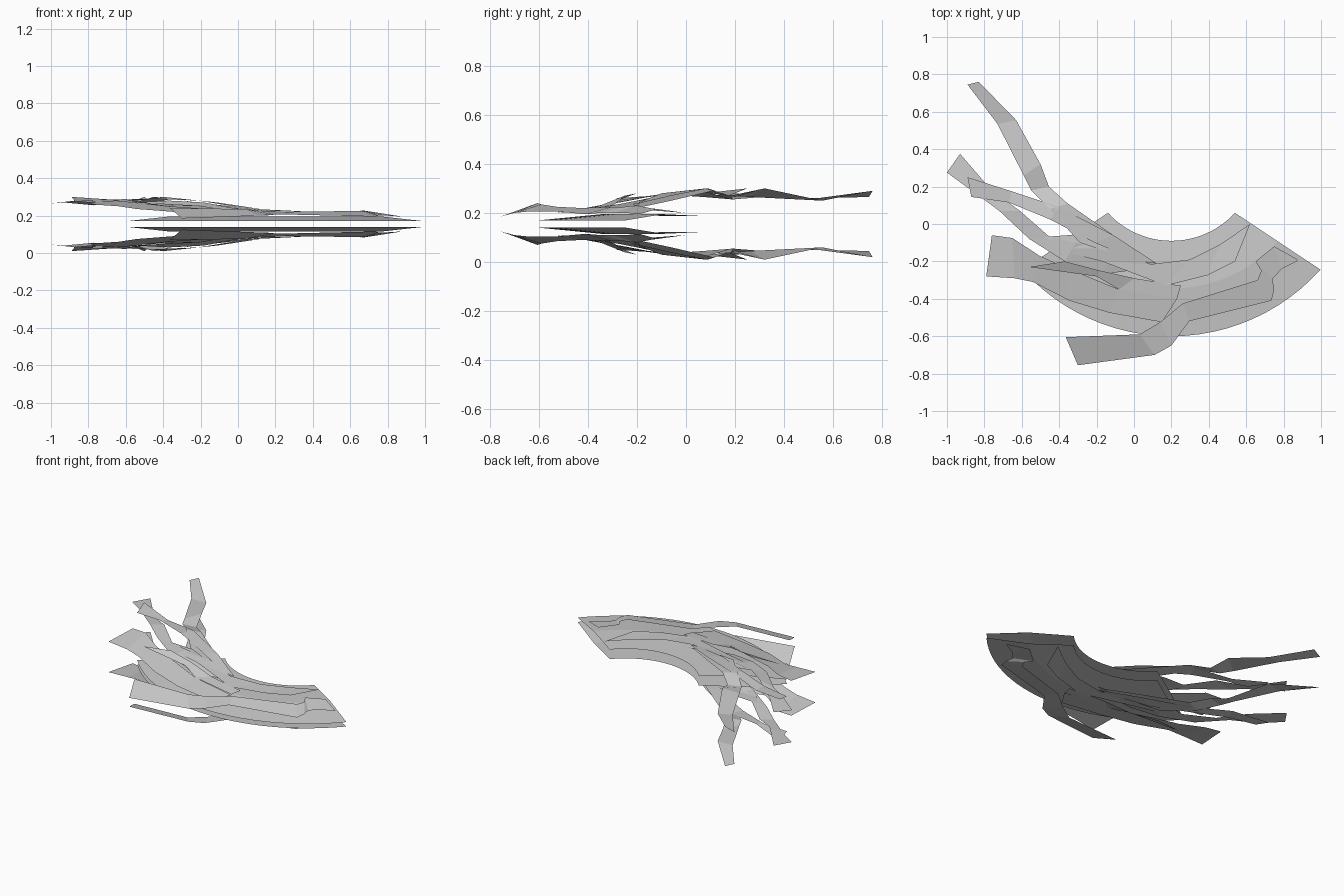
import bpy, math
from mathutils import Vector

MID = 0.155  # height of the mirror plane


def mirrored_sheet(name, rows):
    """Skin rows of points into a thin sheet and mirror it about MID."""
    n = len(rows[0])
    verts = [(p[0], p[1], p[2] - MID) for row in rows for p in row]
    faces = [(i * n + j, i * n + j + 1, (i + 1) * n + j + 1, (i + 1) * n + j)
             for i in range(len(rows) - 1) for j in range(n - 1)]
    mesh = bpy.data.meshes.new(name)
    mesh.from_pydata(verts, [], faces)
    ob = bpy.data.objects.new(name, mesh)
    ob.location.z = MID
    bpy.context.collection.objects.link(ob)
    mod = ob.modifiers.new("mirror", 'MIRROR')
    mod.use_axis = (False, False, True)
    mod.use_mirror_merge = False
    return ob


def ribbon(name, points):
    """Angular strip; each point is left x, left y, right x, right y, left z, right z."""
    mirrored_sheet(name, [[(a, b, zl), (c, d, zr)] for a, b, c, d, zl, zr in points])


# Crescent body: inner and outer arcs with different centres
def arc(cy, r, half, t, z):
    a = half * (2 * t - 1)
    return Vector((0.2 + r * math.sin(a), cy - r * math.cos(a), z))


rows = []
for i in range(25):
    t = i / 24
    inner = arc(0.37, 0.46, 0.83, t, 0.188)
    outer = arc(0.47, 1.07, 0.84, t, 0.17)
    mid = inner.lerp(outer, 0.5)
    mid.z = 0.195
    rows.append([outer, mid, inner])
mirrored_sheet("crescent_body", rows)

# Long upswept strip at the back
ribbon("back_strip", [
    (-.83, .76, -.89, .745, .29, .265),
    (-.63, .555, -.73, .535, .25, .26),
    (-.50, .32, -.59, .26, .30, .265),
    (-.455, .20, -.55, .18, .265, .27),
    (-.355, .11, -.45, .08, .29, .30),
    (-.11, -.06, -.29, -.10, .25, .28),
    (.09, -.20, -.02, -.19, .22, .24),
])

# Forked pair of strips on the left
ribbon("fork_strip_outer", [
    (-.93, .375, -1.0, .275, .27, .265),
    (-.77, .19, -.87, .18, .255, .28),
    (-.61, .07, -.72, .07, .29, .265),
    (-.45, -.07, -.56, -.08, .26, .275),
    (-.31, -.10, -.37, -.20, .26, .25),
    (-.10, -.16, -.18, -.27, .24, .22),
    (.12, -.21, .05, -.24, .21, .21),
])
ribbon("fork_strip_inner", [
    (-.89, .25, -.87, .145, .30, .275),
    (-.655, .175, -.67, .115, .27, .285),
    (-.40, .09, -.45, .025, .30, .29),
    (-.11, -.06, -.21, -.10, .27, .28),
    (.12, -.21, .03, -.20, .235, .24),
])

# Strips lying along the inside of the curve
ribbon("inner_band", [
    (-.29, -.055, -.49, -.07, .25, .265),
    (-.13, -.13, -.45, -.13, .26, .255),
    (.09, -.215, -.17, -.20, .235, .25),
    (.30, -.19, .17, -.33, .225, .225),
    (.46, -.11, .39, -.275, .215, .22),
    (.62, .0, .54, -.20, .20, .215),
])

# Broad strip at the left, running along the middle
ribbon("broad_strip", [
    (-.76, -.06, -.79, -.28, .275, .26),
    (-.65, -.075, -.64, -.29, .28, .25),
    (-.505, -.17, -.54, -.31, .265, .235),
    (-.37, -.23, -.345, -.41, .25, .22),
    (-.08, -.35, -.13, -.475, .23, .205),
    (.23, -.40, .15, -.525, .21, .20),
])
ribbon("middle_strip", [
    (-.37, -.20, -.56, -.23, .28, .27),
    (-.18, -.25, -.20, -.28, .27, .25),
    (.0, -.29, -.08, -.35, .235, .23),
    (.25, -.33, .23, -.40, .22, .215),
])

# Front strip with a hooked right end
ribbon("front_strip", [
    (-.365, -.605, -.30, -.755, .24, .185),
    (.03, -.59, .11, -.70, .235, .20),
    (.14, -.525, .20, -.65, .225, .205),
    (.26, -.425, .295, -.52, .22, .205),
    (.66, -.30, .735, -.41, .225, .195),
    (.68, -.25, .75, -.35, .225, .20),
    (.65, -.20, .74, -.295, .23, .20),
    (.75, -.12, .79, -.24, .215, .20),
    (.875, -.19, .87, -.20, .195, .195),
])
